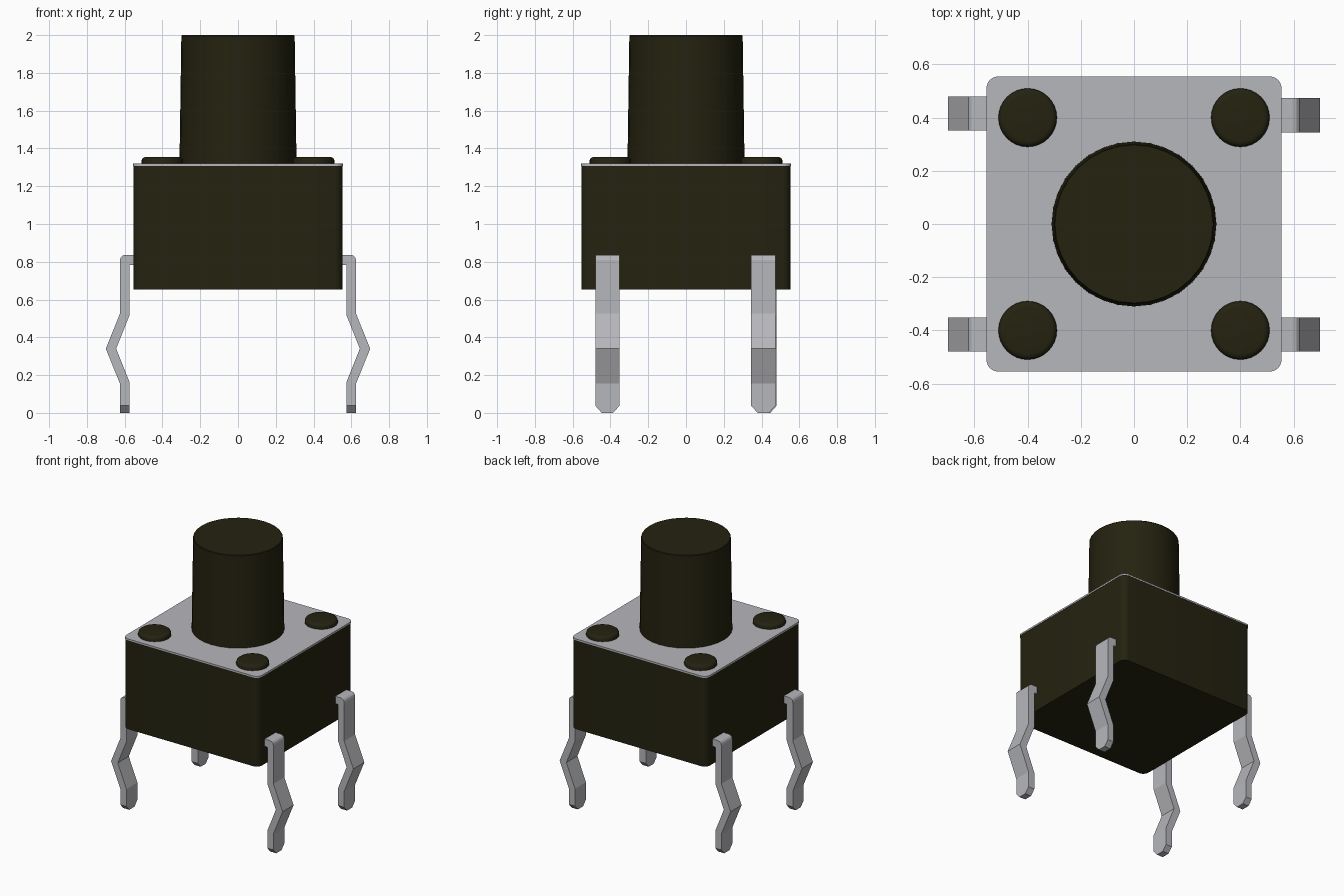
import bpy, bmesh, math

old = bpy.data.objects.get("Cube")
if old:
    bpy.data.objects.remove(old, do_unlink=True)


def material(name, rgb):
    m = bpy.data.materials.new(name)
    m.use_nodes = True
    col = (*rgb, 1.0)
    m.diffuse_color = col
    m.node_tree.nodes["Principled BSDF"].inputs["Base Color"].default_value = col
    return m


BLACK = material("black plastic", (0.018, 0.016, 0.005))
METAL = material("grey metal", (0.47, 0.475, 0.50))


def finish(name, bm, mat, smooth=True):
    bmesh.ops.recalc_face_normals(bm, faces=bm.faces)
    me = bpy.data.meshes.new(name)
    bm.to_mesh(me)
    bm.free()
    me.materials.append(mat)
    ob = bpy.data.objects.new(name, me)
    bpy.context.collection.objects.link(ob)
    if smooth:
        bpy.ops.object.select_all(action='DESELECT')
        ob.select_set(True)
        bpy.context.view_layer.objects.active = ob
        bpy.ops.object.shade_smooth_by_angle(angle=math.radians(35))
    return ob


def rounded_block(name, half, z0, z1, radius, mat):
    """Square block with rounded vertical edges."""
    bm = bmesh.new()
    bmesh.ops.create_cube(bm, size=1)
    for v in bm.verts:
        v.co = (v.co.x * 2 * half, v.co.y * 2 * half, z1 if v.co.z > 0 else z0)
    upright = [e for e in bm.edges
               if abs(e.verts[0].co.z - e.verts[1].co.z) > 1e-4]
    bmesh.ops.bevel(bm, geom=upright, offset=radius, segments=6,
                    profile=0.5, affect='EDGES')
    return finish(name, bm, mat)


def turned(name, profile, centre, mat, sides=32):
    """Solid of revolution from (radius, z) rings, capped at both ends."""
    bm = bmesh.new()
    rings = []
    for r, z in profile:
        rings.append([bm.verts.new((centre[0] + r * math.cos(math.tau * i / sides),
                                    centre[1] + r * math.sin(math.tau * i / sides), z))
                      for i in range(sides)])
    for a, b in zip(rings, rings[1:]):
        for i in range(sides):
            j = (i + 1) % sides
            bm.faces.new((a[i], a[j], b[j], b[i]))
    bm.faces.new(rings[0][::-1])
    bm.faces.new(rings[-1])
    return finish(name, bm, mat)


# Leg cross-sections: outer (x, z), inner (x, z), half width
W = 0.064
LEG = [
    ((0.50, 0.837), (0.50, 0.783), W),
    ((0.597, 0.837), (0.570, 0.783), W),
    ((0.611, 0.833), (0.573, 0.782), W),
    ((0.621, 0.823), (0.575, 0.780), W),
    ((0.625, 0.809), (0.575, 0.776), W),
    ((0.625, 0.525), (0.575, 0.515), W),
    ((0.700, 0.340), (0.645, 0.340), W),
    ((0.625, 0.155), (0.575, 0.165), W),
    ((0.625, 0.038), (0.575, 0.038), W),
    ((0.625, 0.0), (0.575, 0.0), 0.030),
]


def leg(name, side, yc):
    bm = bmesh.new()
    rings = []
    for (xo, zo), (xi, zi), w in LEG:
        rings.append([bm.verts.new((side * x, yc + y, z)) for x, y, z in
                      ((xo, -w, zo), (xo, w, zo), (xi, w, zi), (xi, -w, zi))])
    for a, b in zip(rings, rings[1:]):
        for i in range(4):
            j = (i + 1) % 4
            bm.faces.new((a[i], a[j], b[j], b[i]))
    bm.faces.new(rings[0])
    bm.faces.new(rings[-1])
    return finish(name, bm, METAL, smooth=False)


# Housing and metal cover
rounded_block("housing", 0.553, 0.653, 1.308, 0.045, BLACK)
rounded_block("cover_plate", 0.555, 1.308, 1.32, 0.045, METAL)

# Tapered push button
turned("push_button", [(0.31, 1.315), (0.30, 1.996), (0.297, 2.0)], (0, 0), BLACK)

# Rivets and legs at the four corners
for sx, lr in ((1, "left"), (-1, "right")):
    for sy, fb in ((-1, "front"), (1, "back")):
        turned(f"rivet_{fb}_{lr}",
               [(0.11, 1.315), (0.11, 1.337), (0.106, 1.347), (0.098, 1.353), (0.088, 1.355)],
               (0.4 * sx, 0.4 * sy), BLACK)
        yc = 0.409 if (sx, sy) == (1, 1) else 0.416 * sy
        leg(f"leg_{fb}_{lr}", sx, yc)
